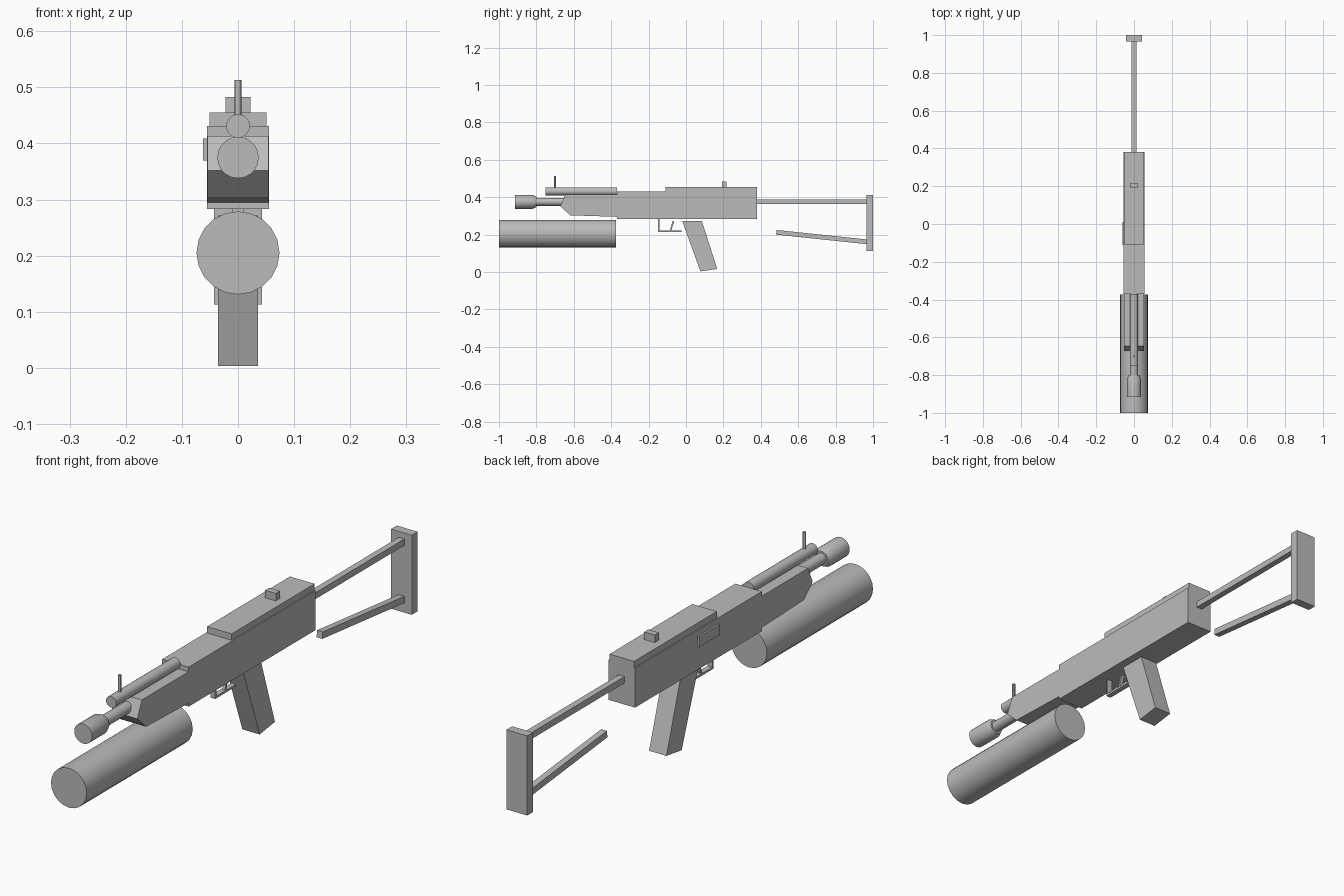
import bpy
import math
from mathutils import Matrix

cube = bpy.data.objects.get("Cube")
if cube:
    bpy.data.objects.remove(cube, do_unlink=True)

import bmesh

grey = bpy.data.materials.new("plain grey")
grey.use_nodes = True
colour = (0.5, 0.5, 0.5, 1)
grey.diffuse_color = colour
grey.node_tree.nodes["Principled BSDF"].inputs["Base Color"].default_value = colour


def finish(name, bm, smooth=False):
    bmesh.ops.recalc_face_normals(bm, faces=bm.faces)
    mesh = bpy.data.meshes.new(name)
    bm.to_mesh(mesh)
    bm.free()
    mesh.materials.append(grey)
    obj = bpy.data.objects.new(name, mesh)
    bpy.context.collection.objects.link(obj)
    if smooth:
        bpy.ops.object.select_all(action='DESELECT')
        obj.select_set(True)
        bpy.context.view_layer.objects.active = obj
        bpy.ops.object.shade_smooth_by_angle(angle=math.radians(30))
    return obj


def slab(name, profile, x0, x1):
    """Side profile of (y, z) points, extruded across x."""
    bm = bmesh.new()
    face = bm.faces.new([bm.verts.new((x0, y, z)) for y, z in profile])
    new = bmesh.ops.extrude_face_region(bm, geom=[face])["geom"]
    verts = [v for v in new if isinstance(v, bmesh.types.BMVert)]
    bmesh.ops.translate(bm, verts=verts, vec=(x1 - x0, 0, 0))
    return finish(name, bm)


def box(name, half, y0, y1, z0, z1):
    return slab(name, [(y0, z0), (y1, z0), (y1, z1), (y0, z1)], -half, half)


def bar(name, start, end, thick, half):
    """Straight bar between two (y, z) points."""
    (ya, za), (yb, zb) = start, end
    length = math.hypot(yb - ya, zb - za)
    ny, nz = -(zb - za) / length * thick / 2, (yb - ya) / length * thick / 2
    pts = [(ya - ny, za - nz), (yb - ny, zb - nz), (yb + ny, zb + nz), (ya + ny, za + nz)]
    return slab(name, pts, -half, half)


def tube(name, rings, z, sides=20):
    """Closed round part along y, from (y, radius) rings."""
    bm = bmesh.new()
    loops = []
    for y, r in rings:
        angles = [2 * math.pi * i / sides for i in range(sides)]
        loops.append([bm.verts.new((r * math.sin(a), y, z + r * math.cos(a))) for a in angles])
    for a, b in zip(loops, loops[1:]):
        for i in range(sides):
            j = (i + 1) % sides
            bm.faces.new((a[i], a[j], b[j], b[i]))
    bm.faces.new(loops[0])
    bm.faces.new(loops[-1])
    return finish(name, bm, True)


# Main body
box("receiver", 0.055, -0.37, 0.38, 0.283, 0.431)
box("top_cover", 0.051, -0.11, 0.38, 0.431, 0.455)
box("rear_sight", 0.022, 0.192, 0.216, 0.455, 0.483)
slab("side_port", [(-0.11, 0.37), (0.01, 0.37), (0.01, 0.409), (-0.11, 0.409)], -0.062, -0.055)

# Handguard and barrel group
slab("handguard", [(-0.37, 0.295), (-0.62, 0.303), (-0.672, 0.352),
                   (-0.645, 0.413), (-0.37, 0.413)], -0.054, 0.054)
tube("upper_tube", [(-0.75, 0.021), (-0.37, 0.021)], 0.431)
tube("barrel", [(-0.81, 0.021), (-0.64, 0.021)], 0.375)
tube("muzzle", [(-0.915, 0.037), (-0.82, 0.037), (-0.8, 0.028)], 0.375)
tube("lower_cylinder", [(-1.0, 0.074), (-0.373, 0.074)], 0.205)

# Front sight post
bm = bmesh.new()
bmesh.ops.create_cone(bm, cap_ends=True, segments=12, radius1=0.006, radius2=0.006,
                      depth=0.075, matrix=Matrix.Translation((0, -0.7, 0.476)))
finish("front_sight", bm, True)

# Grip, trigger and guard
slab("grip", [(-0.02, 0.272), (0.085, 0.272), (0.167, 0.016), (0.077, 0.003)], -0.036, 0.036)
bar("guard_front", (-0.145, 0.283), (-0.145, 0.215), 0.008, 0.01)
bar("guard_bottom", (-0.149, 0.219), (-0.025, 0.219), 0.008, 0.01)
bar("trigger", (-0.067, 0.272), (-0.083, 0.219), 0.008, 0.006)

# Stock
box("butt_plate", 0.043, 0.966, 1.0, 0.113, 0.411)
bar("stock_upper_bar", (0.38, 0.376), (0.97, 0.376), 0.024, 0.012)
bar("stock_lower_bar", (0.483, 0.212), (0.97, 0.161), 0.025, 0.012)
